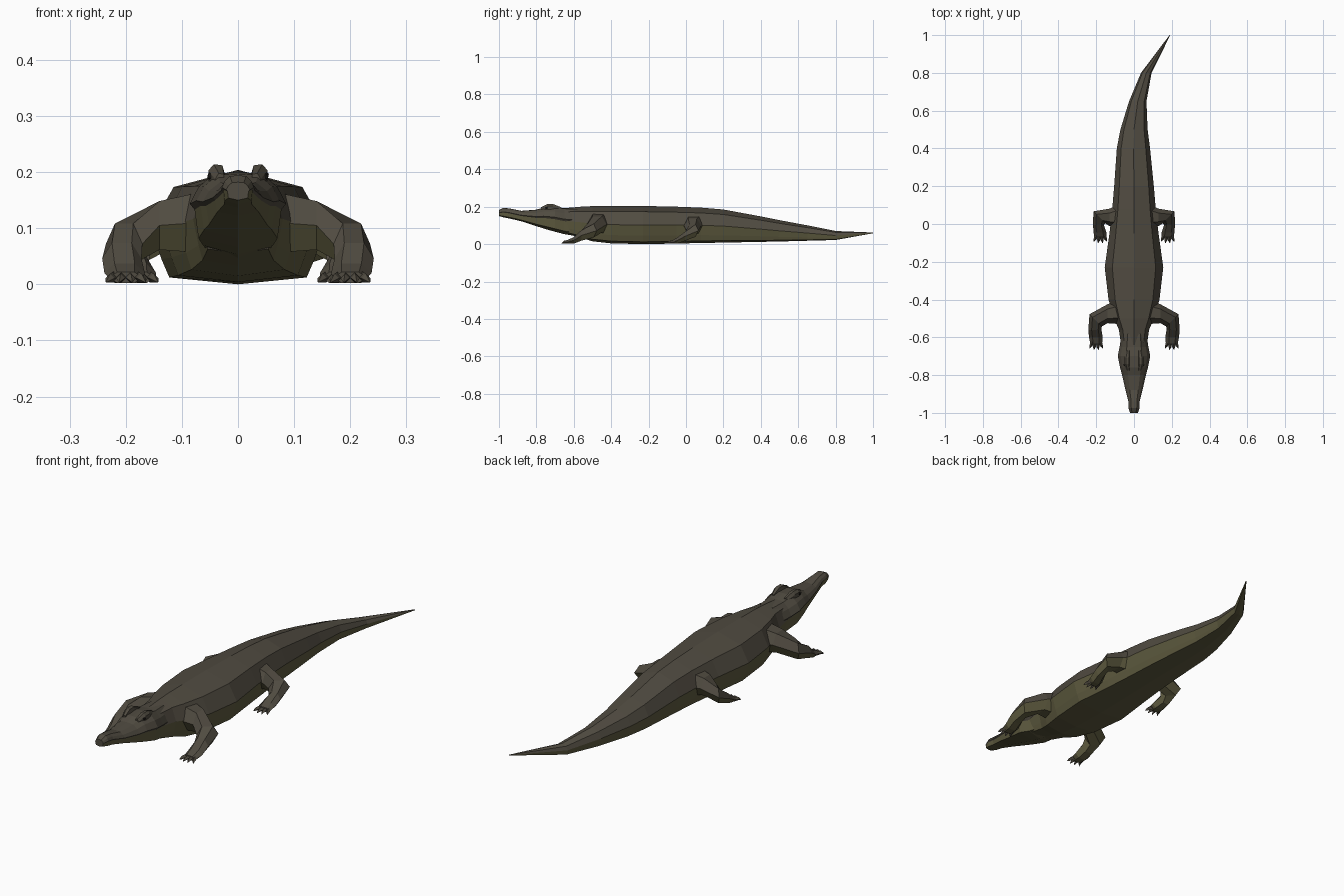
import bpy, bmesh, math
from mathutils import Vector

cube = bpy.data.objects.get("Cube")
if cube:
    bpy.data.objects.remove(cube, do_unlink=True)


def material(name, rgb):
    m = bpy.data.materials.new(name)
    m.use_nodes = True
    m.diffuse_color = (*rgb, 1)
    m.node_tree.nodes["Principled BSDF"].inputs["Base Color"].default_value = (*rgb, 1)
    return m


HIDE = material("dark brown hide", (0.08, 0.07, 0.052))
BELLY = material("olive belly", (0.115, 0.106, 0.051))
EYE = material("dark eye", (0.012, 0.011, 0.009))


def loft(bm, rings, is_belly=lambda face, i, n: False):
    """Skin a list of closed rings and cap both ends."""
    n = len(rings[0])
    rows = [[bm.verts.new(p) for p in ring] for ring in rings]
    faces = []
    for a, b in zip(rows, rows[1:]):
        for i in range(n):
            j = (i + 1) % n
            faces.append((bm.faces.new((a[i], a[j], b[j], b[i])), i))
    bm.faces.new(rows[0])
    bm.faces.new(rows[-1])
    bmesh.ops.recalc_face_normals(bm, faces=bm.faces[:])
    bm.normal_update()
    for face, i in faces:
        face.material_index = int(is_belly(face, i, n))


def finish(bm, name, mats):
    mesh = bpy.data.meshes.new(name)
    bm.to_mesh(mesh)
    bm.free()
    for m in mats:
        mesh.materials.append(m)
    obj = bpy.data.objects.new(name, mesh)
    bpy.context.collection.objects.link(obj)
    return obj


def section(half, y, cx, w, top, bottom):
    """Scale a half outline (centre top to centre bottom) and mirror it into a ring."""
    pts = half + [(-x, z) for x, z in half[-2:0:-1]]
    return [Vector((cx + x * w, y, bottom + z * (top - bottom))) for x, z in pts]


def hull(name, half, stations, first_belly):
    bm = bmesh.new()
    loft(bm, [section(half, *s) for s in stations],
         lambda f, i, n: first_belly <= i < n - first_belly)
    return finish(bm, name, (HIDE, BELLY))


# Trunk and tail: y, centre x, half width, top, bottom
body_half = [(0, 1), (0.74, 0.85), (1, 0.5), (0.88, 0.22), (0.79, 0.06), (0, 0)]
hull("body_and_tail", body_half, [
    (-0.64, 0, 0.068, 0.193, 0.055),
    (-0.56, 0, 0.08, 0.2, 0.033),
    (-0.5, 0, 0.105, 0.203, 0.015),
    (-0.4, 0, 0.135, 0.204, 0.004),
    (-0.23, 0, 0.155, 0.204, 0),
    (-0.05, 0, 0.13, 0.2, 0.003),
    (0.08, 0, 0.115, 0.195, 0.006),
    (0.2, 0, 0.105, 0.185, 0.008),
    (0.4, -0.003, 0.088, 0.148, 0.012),
    (0.5, 0, 0.072, 0.128, 0.014),
    (0.65, 0.02, 0.046, 0.1, 0.018),
    (0.8, 0.065, 0.028, 0.07, 0.022),
    (1, 0.19, 0.002, 0.062, 0.058)], 2)

# Head and snout, with an overhanging lip along the mouth
head_half = [(0, 1), (0.5, 0.98), (0.82, 0.8), (1, 0.58), (0.9, 0.5), (0.82, 0.12), (0, 0)]
hull("head", head_half, [
    (-1, 0, 0.021, 0.182, 0.15),
    (-0.975, 0, 0.029, 0.194, 0.143),
    (-0.94, 0, 0.03, 0.19, 0.136),
    (-0.88, 0, 0.045, 0.178, 0.122),
    (-0.8, 0, 0.063, 0.184, 0.096),
    (-0.76, 0, 0.074, 0.197, 0.083),
    (-0.7, 0, 0.086, 0.2, 0.066),
    (-0.65, 0, 0.076, 0.192, 0.053),
    (-0.58, 0, 0.066, 0.19, 0.042)], 4)

# Limbs: centre x, y, z, travel angle, half width, half height
front_rings = [
    (0.07, -0.465, 0.11, 0, 0.065, 0.062),
    (0.14, -0.475, 0.105, 0, 0.05, 0.05),
    (0.203, -0.51, 0.072, -45, 0.046, 0.042),
    (0.207, -0.56, 0.046, -90, 0.035, 0.032),
    (0.202, -0.6, 0.02, -90, 0.036, 0.02),
    (0.2, -0.635, 0.012, -90, 0.031, 0.011)]
hind_rings = [
    (0.06, 0.045, 0.105, 0, 0.07, 0.06),
    (0.13, 0.035, 0.097, 0, 0.046, 0.045),
    (0.183, 0.035, 0.072, -45, 0.045, 0.038),
    (0.188, -0.005, 0.042, -90, 0.029, 0.028),
    (0.18, -0.045, 0.02, -90, 0.034, 0.019),
    (0.178, -0.07, 0.012, -90, 0.031, 0.011)]


def limb_ring(side, x, y, z, angle, w, h):
    a = math.radians(angle)
    across = Vector((-math.sin(a), math.cos(a), 0))
    ring = []
    for k in range(6):
        t = math.radians(60 * k)
        p = Vector((x, y, z)) + across * w * math.cos(t) + Vector((0, 0, h * math.sin(t)))
        ring.append(Vector((p.x * side, p.y, p.z)))
    return ring


def toe_ring(side, x, y, z, r):
    return [Vector((side * (x + dx * r), y, z + dz * r))
            for dx, dz in ((1, 0), (0, 1), (-1, 0), (0, -1))]


def limb(name, side, rings):
    bm = bmesh.new()
    loft(bm, [limb_ring(side, *r) for r in rings],
         lambda f, i, n: f.normal.z < -0.35)
    # Splayed pointed toes
    fx, fy = rings[-1][:2]
    for k in range(4):
        s = (k - 1.5) / 1.5
        reach = 0.035 - 0.012 * abs(s)
        loft(bm, [toe_ring(side, fx + s * 0.021, fy + 0.012, 0.013, 0.01),
                  toe_ring(side, fx + s * 0.028, fy - reach * 0.5, 0.011, 0.008),
                  toe_ring(side, fx + s * 0.035, fy - reach, 0.004, 0.001)])
    finish(bm, name, (HIDE, BELLY))


def eye(name, side):
    # Raised brow over a small dark eye
    bm = bmesh.new()
    brow = [(0, 0.19), (0.2, 0.212), (0.75, 0.214), (1.1, 0.203), (1.1, 0.185), (0.5, 0.175)]
    rings = []
    for y, grow, drop in ((-0.775, 0.6, 0.016), (-0.74, 1, 0), (-0.71, 1, 0), (-0.67, 0.6, 0.016)):
        rings.append([Vector((side * (0.022 + 0.028 * x * grow), y, z - drop)) for x, z in brow])
    loft(bm, rings)
    finish(bm, name + "_brow", (HIDE,))
    bm = bmesh.new()
    bmesh.ops.create_icosphere(bm, subdivisions=1, radius=0.009)
    bmesh.ops.translate(bm, verts=bm.verts[:], vec=(side * 0.047, -0.745, 0.193))
    finish(bm, name, (EYE,))


for label, side in (("left", 1), ("right", -1)):
    limb(label + "_front_leg", side, front_rings)
    limb(label + "_hind_leg", side, hind_rings)
    eye(label + "_eye", side)
